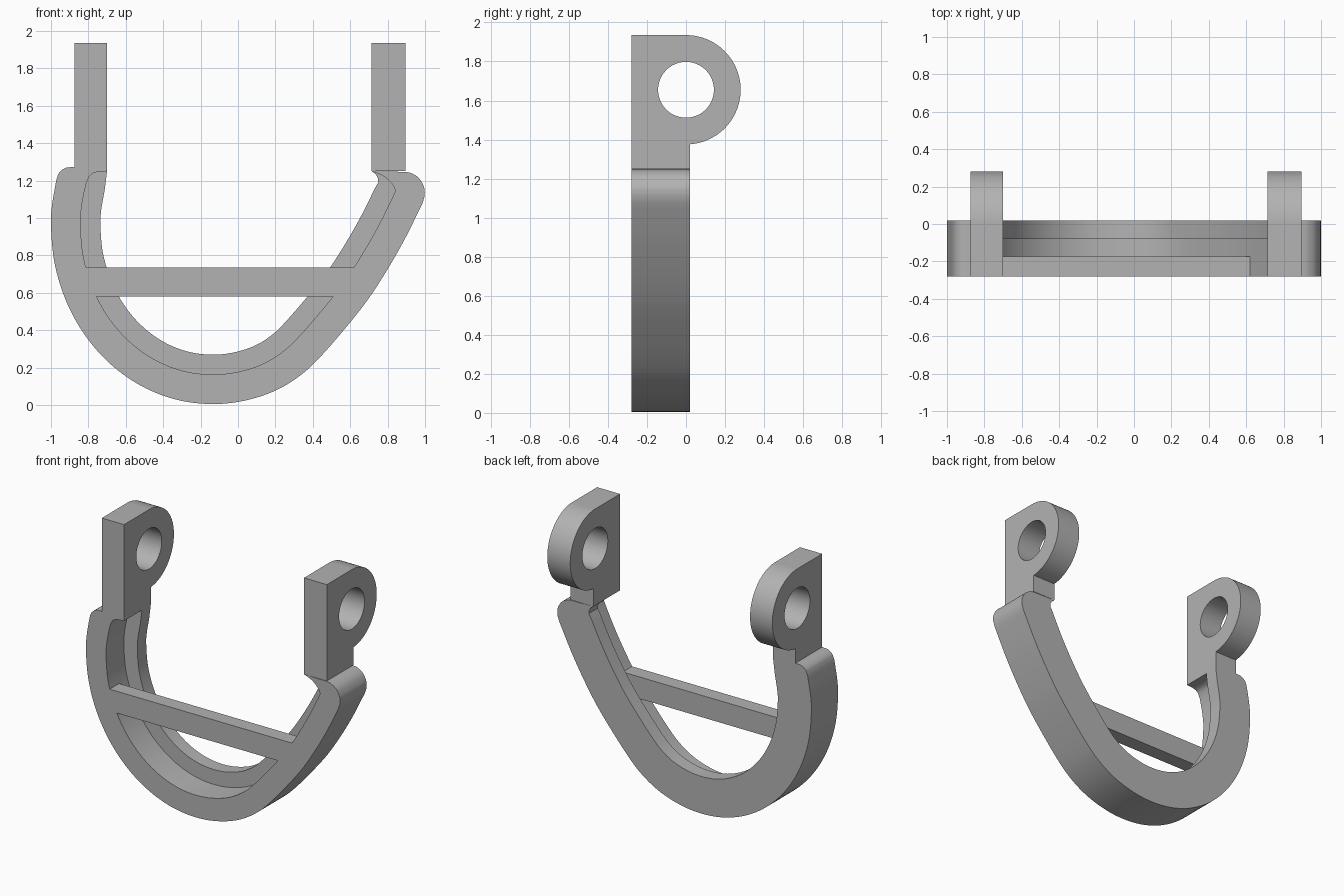
import bpy, bmesh, math
from mathutils import Vector

cube = bpy.data.objects.get("Cube")
if cube:
    bpy.data.objects.remove(cube, do_unlink=True)

grey = bpy.data.materials.new("plain_grey")
grey.use_nodes = True
grey.diffuse_color = (0.45, 0.45, 0.45, 1)
grey.node_tree.nodes["Principled BSDF"].inputs["Base Color"].default_value = (0.45, 0.45, 0.45, 1)

FRONT, BACK, STEP = -0.28, 0.02, -0.08


def prism(name, points, axis, lo, hi):
    """Extrude a closed 2D profile along x or y."""
    place = (lambda p, d: (p[0], d, p[1])) if axis == "y" else (lambda p, d: (d, p[0], p[1]))
    bm = bmesh.new()
    face = bm.faces.new([bm.verts.new(place(p, lo)) for p in points])
    new = bmesh.ops.extrude_face_region(bm, geom=[face])["geom"]
    shift = Vector((0, hi - lo, 0)) if axis == "y" else Vector((hi - lo, 0, 0))
    bmesh.ops.translate(bm, vec=shift, verts=[v for v in new if isinstance(v, bmesh.types.BMVert)])
    bmesh.ops.recalc_face_normals(bm, faces=bm.faces)
    mesh = bpy.data.meshes.new(name)
    bm.to_mesh(mesh)
    bm.free()
    mesh.materials.append(grey)
    obj = bpy.data.objects.new(name, mesh)
    bpy.context.collection.objects.link(obj)
    return obj


def combine(target, tool, operation):
    """Apply a boolean and discard the tool."""
    mod = target.modifiers.new("combine", "BOOLEAN")
    mod.operation, mod.solver, mod.object = operation, "EXACT", tool
    bpy.context.view_layer.objects.active = target
    bpy.ops.object.modifier_apply(modifier=mod.name)
    bpy.data.objects.remove(tool, do_unlink=True)


def spline(pts, steps=6):
    """Smooth curve through the points."""
    pts = [Vector(p) for p in pts]
    ext = [2 * pts[0] - pts[1]] + pts + [2 * pts[-1] - pts[-2]]
    out = []
    for a, b, c, d in zip(ext, ext[1:], ext[2:], ext[3:]):
        for i in range(steps):
            t = i / steps
            out.append(0.5 * (2 * b + (c - a) * t + (2 * a - 5 * b + 4 * c - d) * t * t
                              + (3 * b - a - 3 * c + d) * t ** 3))
    return out + [pts[-1]]


def offset(path, dist):
    """Shift a path towards its inner side."""
    out = []
    for i, p in enumerate(path):
        t = (path[min(i + 1, len(path) - 1)] - path[max(i - 1, 0)]).normalized()
        out.append(p + Vector((-t.y, t.x)) * dist)
    return out


# Outer rim of the lopsided bow, from the left-hand shoulder round to the other
quarter = [(-0.14 - 0.86 * math.cos(a), 0.96 - 0.955 * math.sin(a))
           for a in (math.pi / 2 * i / 8 for i in range(9))]
rim = spline([(-0.972, 1.2), (-0.994, 1.07)] + quarter
             + [(0.02, 0.02), (0.18, 0.068), (0.32, 0.148), (0.445, 0.262), (0.638, 0.489),
                (0.756, 0.655), (0.88, 0.865), (0.985, 1.075)])
left_cap = spline([(-0.875, 1.272), (-0.92, 1.268), (-0.953, 1.246), (-0.968, 1.215)], 4)
right_cap = spline([(0.998, 1.115), (0.996, 1.16), (0.97, 1.21), (0.93, 1.238), (0.895, 1.246)], 4)

# Bow with its inner edge
inner = [p for p in offset(rim, 0.264) if p.y < 1.17]
inner_end = [(0.75, 1.19), (0.748, 1.212), (0.735, 1.235), (0.715, 1.25)]
body = prism("bow_bracket", left_cap + rim + right_cap + inner_end[::-1]
             + inner[::-1] + [(-0.70, 1.25), (-0.875, 1.25)], "y", FRONT, BACK)

# Stepped recess on the front inner edge
recess = [p for p in offset(rim, 0.158) if p.y < 1.14]
left_top = spline([(-0.70, 1.25), (-0.755, 1.245), (-0.79, 1.228), (-0.81, 1.19)], 4)
right_top = spline([(0.842, 1.145), (0.825, 1.18), (0.78, 1.222), (0.715, 1.25)], 4)
cutter = prism("recess_cutter", left_top + recess + right_top, "y", FRONT - 0.1, STEP)
combine(body, cutter, "DIFFERENCE")

# Cross bar
bar = prism("cross_bar", [(-0.86, 0.58), (0.65, 0.58), (0.65, 0.735), (-0.86, 0.735)],
            "y", FRONT, -0.175)
combine(body, bar, "UNION")

# Upright arms with rounded, pierced lugs
R, HOLE, ZC = 0.28, 0.143, 1.655


def circle(radius, start, end, n):
    return [(radius * math.cos(start + (end - start) * i / n),
             ZC + radius * math.sin(start + (end - start) * i / n)) for i in range(n + 1)]


lug = circle(R, math.pi / 2, math.asin(BACK / R) - math.pi / 2, 40)
for name, lo, hi in (("right_arm", -0.875, -0.70), ("left_arm", 0.715, 0.895)):
    arm = prism(name, [(FRONT, 1.25), (FRONT, ZC + R)] + lug + [(BACK, 1.25)], "x", lo, hi)
    hole = prism("hole_cutter", circle(HOLE, 0, math.tau, 48)[:-1], "x", lo - 0.1, hi + 0.1)
    combine(arm, hole, "DIFFERENCE")
    combine(body, arm, "UNION")

# Smooth curves, crisp edges
bpy.ops.object.select_all(action="DESELECT")
body.select_set(True)
bpy.context.view_layer.objects.active = body
bpy.ops.object.shade_smooth_by_angle(angle=math.radians(30))
